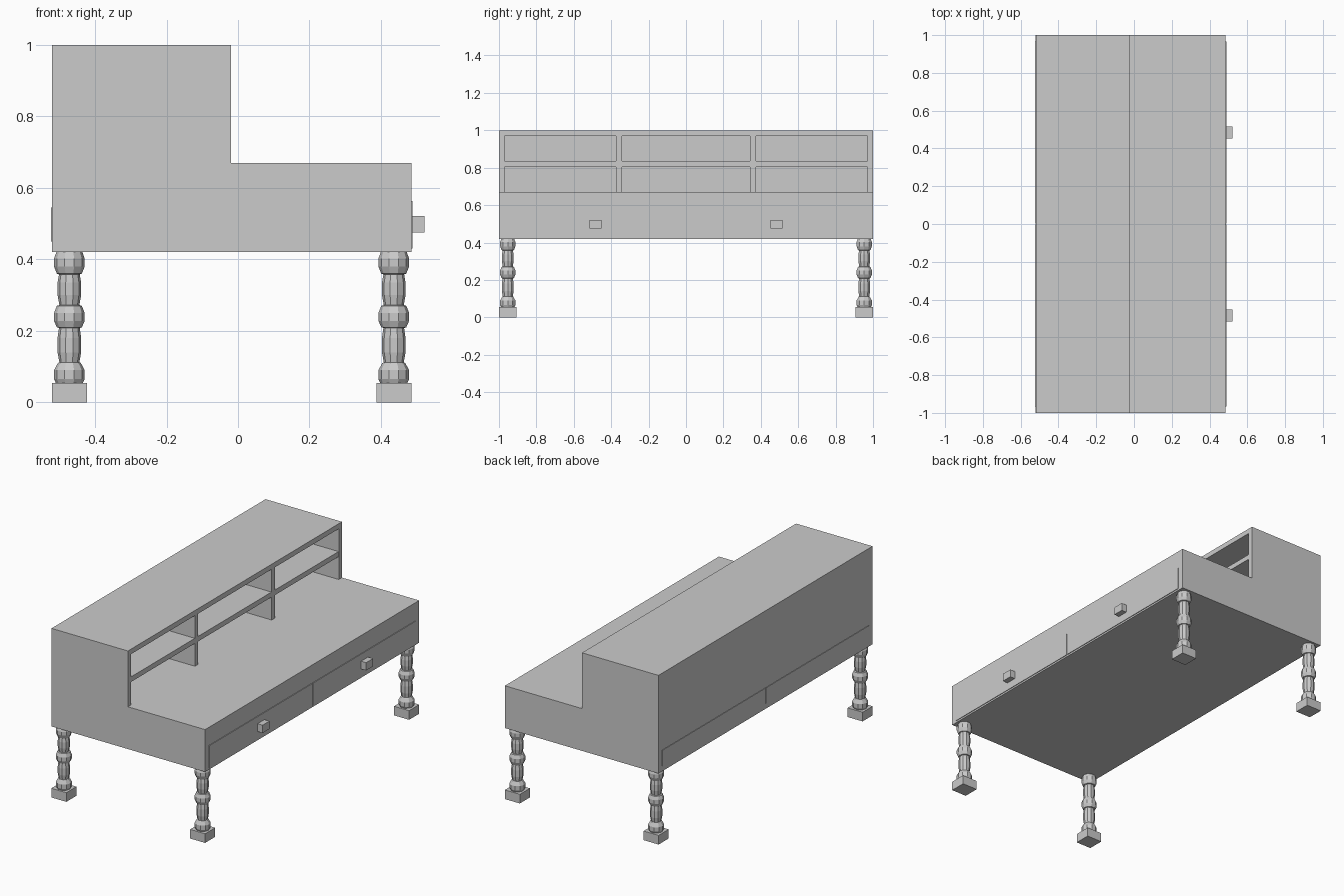
import bpy, bmesh, math

if "Cube" in bpy.data.objects:
    bpy.data.objects.remove(bpy.data.objects["Cube"])

grey = bpy.data.materials.new("plain grey")
grey.diffuse_color = (0.6, 0.6, 0.6, 1)
grey.use_nodes = True
grey.node_tree.nodes["Principled BSDF"].inputs["Base Color"].default_value = grey.diffuse_color


def finish(name, bm):
    bmesh.ops.recalc_face_normals(bm, faces=bm.faces)
    me = bpy.data.meshes.new(name)
    bm.to_mesh(me)
    bm.free()
    me.materials.append(grey)
    ob = bpy.data.objects.new(name, me)
    bpy.context.collection.objects.link(ob)
    return ob


def box(name, x0, x1, y0, y1, z0, z1):
    bm = bmesh.new()
    bmesh.ops.create_cube(bm, size=1)
    for v in bm.verts:
        v.co = ((x0 + x1) / 2 + v.co.x * (x1 - x0),
                (y0 + y1) / 2 + v.co.y * (y1 - y0),
                (z0 + z1) / 2 + v.co.z * (z1 - z0))
    return finish(name, bm)


def lathe(name, x, y, profile, sides=10):
    bm = bmesh.new()
    rings = []
    for i, (r, z) in enumerate(profile):
        rings.append([bm.verts.new((x + r * math.cos(2 * math.pi * k / sides),
                                    y + r * math.sin(2 * math.pi * k / sides), z))
                      for k in range(sides)])
    for a, b in zip(rings, rings[1:]):
        for k in range(sides):
            n = (k + 1) % sides
            bm.faces.new((a[k], a[n], b[n], b[k]))
    bm.faces.new(rings[0])
    bm.faces.new(rings[-1])
    return finish(name, bm)


# Desk body
BACK, FRONT, STEP = -0.52, 0.485, -0.02
box("desk_body", BACK, FRONT, -1, 1, 0.42, 0.67)

# Hutch: back, ends, top, shelf and dividers, open towards +x
box("hutch_back", BACK, BACK + 0.03, -1, 1, 0.67, 1.0)
box("hutch_top", BACK + 0.03, STEP, -1, 1, 0.97, 1.0)
for s, side in ((-1, "near"), (1, "far")):
    y0, y1 = sorted((s * 0.97, s))
    box("hutch_end_" + side, BACK + 0.03, STEP, y0, y1, 0.67, 0.97)
    box("hutch_divider_" + side, BACK + 0.03, STEP,
        s * 0.358 - 0.015, s * 0.358 + 0.015, 0.67, 0.97)
box("hutch_shelf", BACK + 0.03, STEP - 0.001, -0.97, 0.97, 0.805, 0.835)

# Drawer fronts, their handles and rear panels
for s, side in ((-1, "near"), (1, "far")):
    y0, y1 = sorted((s * 0.002, s * 0.965))
    box("drawer_front_" + side, FRONT - 0.01, FRONT + 0.004, y0, y1, 0.43, 0.563)
    box("drawer_back_" + side, BACK - 0.003, BACK + 0.01, y0, y1, 0.45, 0.545)
    box("drawer_handle_" + side, FRONT, 0.522,
        s * 0.484 - 0.032, s * 0.484 + 0.032, 0.475, 0.521)

# Turned legs on square feet: three balls joined by barrel-shaped shafts
profile = [(0.036, 0.05), (0.043, 0.065), (0.043, 0.09), (0.032, 0.11),
           (0.028, 0.112), (0.033, 0.14), (0.033, 0.18), (0.029, 0.208),
           (0.035, 0.21), (0.043, 0.228), (0.043, 0.25), (0.035, 0.27),
           (0.028, 0.272), (0.033, 0.3), (0.033, 0.335), (0.029, 0.358),
           (0.035, 0.36), (0.043, 0.38), (0.043, 0.402), (0.035, 0.424)]
for x, end in ((-0.472, "back"), (0.436, "front")):
    for y, side in ((-0.953, "near"), (0.953, "far")):
        lathe(f"{end}_leg_{side}", x, y, profile)
        box(f"{end}_foot_{side}", x - 0.049, x + 0.049, y - 0.047, y + 0.047, 0, 0.054)
